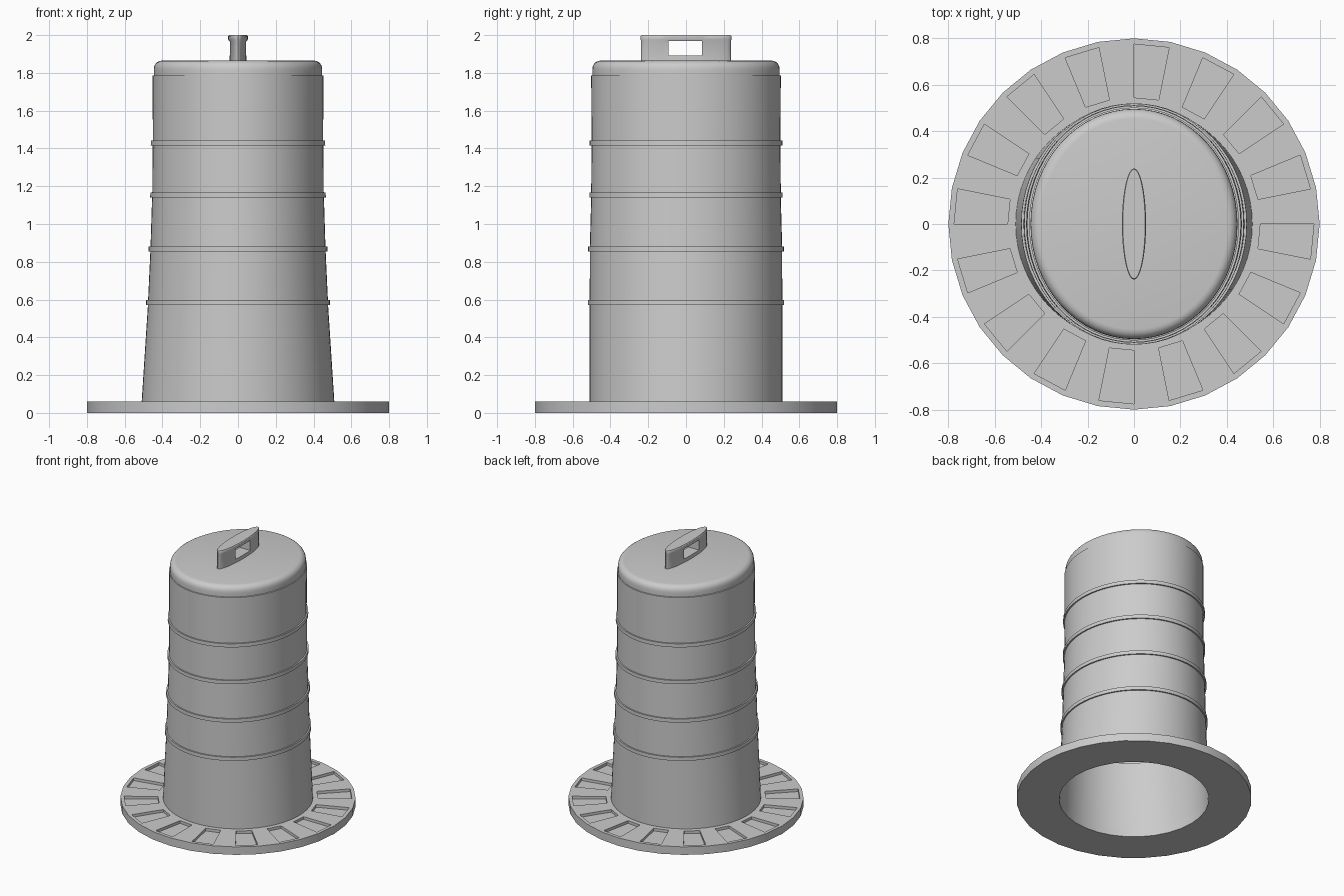
import bpy, bmesh
from math import sin, cos, pi, radians

if "Cube" in bpy.data.objects:
    bpy.data.objects.remove(bpy.data.objects["Cube"])

N = 32


def finish(bm, name, angle=30):
    bmesh.ops.recalc_face_normals(bm, faces=bm.faces)
    me = bpy.data.meshes.new(name)
    bm.to_mesh(me)
    bm.free()
    ob = bpy.data.objects.new(name, me)
    bpy.context.collection.objects.link(ob)
    bpy.ops.object.select_all(action='DESELECT')
    ob.select_set(True)
    bpy.context.view_layer.objects.active = ob
    bpy.ops.object.shade_smooth_by_angle(angle=radians(angle))
    return ob


def loft(bm, rings, n=N):
    """Bridge elliptical rings (rx, ry, z); returns vertex rings and faces per level."""
    vs = [[bm.verts.new((rx * cos(2 * pi * i / n), ry * sin(2 * pi * i / n), z))
           for i in range(n)] for rx, ry, z in rings]
    faces = [[bm.faces.new((a[i], a[(i + 1) % n], b[(i + 1) % n], b[i]))
              for i in range(n)] for a, b in zip(vs, vs[1:])]
    return vs, faces


# Base ring with a shallow pocket in every second segment
bm = bmesh.new()
rings = [(r, r, z) for r, z in ((0.51, 0.06), (0.51, 0), (0.8, 0), (0.8, 0.06),
                                (0.775, 0.06), (0.545, 0.06), (0.51, 0.06))]
vs, faces = loft(bm, rings)
pockets = [f for i, f in enumerate(faces[4]) if i % 2 == 1]
res = bmesh.ops.extrude_discrete_faces(bm, faces=pockets)
for f in res['faces']:
    for v in f.verts:
        v.co.z -= 0.02
bmesh.ops.remove_doubles(bm, verts=bm.verts, dist=0.0005)
finish(bm, "base_ring")

# Drum shell: round at the foot, oval at the top, with four raised bands
bm = bmesh.new()
profile = [(0.51, 0.51, 0.06)]
for rx, ry, z in ((0.477, 0.51, 0.57), (0.464, 0.509, 0.855),
                  (0.455, 0.502, 1.14), (0.452, 0.5, 1.415)):
    h = 0.027
    profile += [(rx, ry, z), (rx + 0.01, ry + 0.01, z),
                (rx + 0.009, ry + 0.01, z + h), (rx - 0.001, ry, z + h)]
# Seam step and rounded shoulder
profile += [(0.452, 0.502, 1.785), (0.446, 0.496, 1.787), (0.446, 0.496, 1.815)]
profile += [(0.404 + 0.042 * cos(a), 0.454 + 0.042 * sin(pi / 2 - a), 1.82 + 0.045 * sin(a))
            for a in (radians(d) for d in (15, 32, 50, 70, 90))]
vs, faces = loft(bm, profile, 64)
bm.faces.new(vs[-1])
finish(bm, "drum_shell")

# Carry handle: slim oval block with a slot through it
bm = bmesh.new()
vs, faces = loft(bm, [(0.046, 0.238, 1.855), (0.046, 0.238, 1.965),
                      (0.052, 0.24, 1.977), (0.052, 0.24, 1.994), (0.048, 0.236, 2.0)])
bm.faces.new(vs[0])
bm.faces.new(vs[-1])
handle = finish(bm, "carry_handle")

bpy.ops.mesh.primitive_cube_add(size=1, location=(0, -0.004, 1.931))
cutter = bpy.context.object
cutter.name = "handle_slot_cutter"
cutter.scale = (0.4, 0.175, 0.078)
cutter.hide_render = True
mod = handle.modifiers.new("slot", 'BOOLEAN')
mod.operation = 'DIFFERENCE'
mod.solver = 'EXACT'
mod.object = cutter
bpy.context.view_layer.objects.active = handle
bpy.ops.object.modifier_apply(modifier="slot")
bpy.data.objects.remove(cutter, do_unlink=True)
